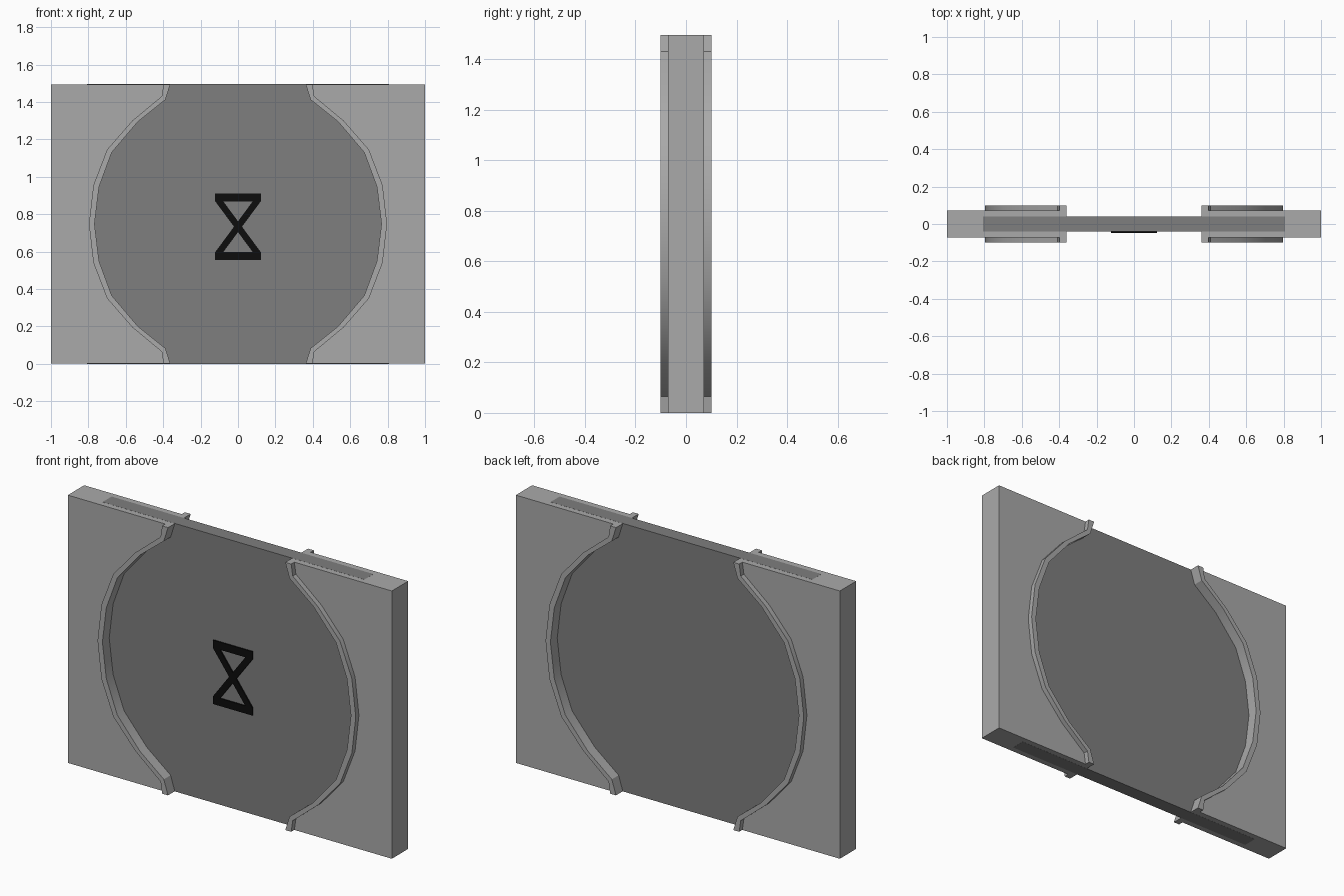
import bpy, bmesh

if "Cube" in bpy.data.objects:
    bpy.data.objects.remove(bpy.data.objects["Cube"])

H = 1.495
MID = H / 2


def material(name, value):
    m = bpy.data.materials.new(name)
    m.diffuse_color = (value, value, value, 1)
    m.use_nodes = True
    m.node_tree.nodes["Principled BSDF"].inputs["Base Color"].default_value = m.diffuse_color
    return m


light_grey = material("light grey", 0.40)
dark_grey = material("dark grey", 0.21)
black = material("black", 0.004)


def prism(name, outlines, y0, y1, mat, smooth=False):
    """Extrude outlines of (x, z) points from y0 to y1."""
    bm = bmesh.new()
    for pts in outlines:
        face = bm.faces.new([bm.verts.new((x, y0, z)) for x, z in pts])
        ext = bmesh.ops.extrude_face_region(bm, geom=[face], use_keep_orig=True)
        verts = [v for v in ext["geom"] if isinstance(v, bmesh.types.BMVert)]
        bmesh.ops.translate(bm, verts=verts, vec=(0, y1 - y0, 0))
    bmesh.ops.recalc_face_normals(bm, faces=bm.faces)
    me = bpy.data.meshes.new(name)
    bm.to_mesh(me)
    bm.free()
    me.materials.append(mat)
    ob = bpy.data.objects.new(name, me)
    bpy.context.collection.objects.link(ob)
    if smooth:
        bpy.ops.object.select_all(action='DESELECT')
        ob.select_set(True)
        bpy.context.view_layer.objects.active = ob
        bpy.ops.object.shade_smooth_by_angle(angle=0.44)
    return ob


def rect(x0, x1, z0, z1):
    return [(x0, z0), (x1, z0), (x1, z1), (x0, z1)]


# Half profiles of the opening, from mid height up to the top
inner_half = [(0.767, MID), (0.743, 0.945), (0.675, 1.13), (0.535, 1.295),
              (0.388, 1.412), (0.362, H)]
outer_half = [(0.797, MID), (0.773, 0.955), (0.70, 1.145), (0.565, 1.30),
              (0.408, 1.43), (0.398, H)]


def full(half):
    return [(x, H - z) for x, z in half[:0:-1]] + half


inner, outer = full(inner_half), full(outer_half)

# Side frames and raised rims around the opening
E = 0.0005
for side, s in (("left", -1), ("right", 1)):
    frame = [(s * x, min(max(z, E), H - E)) for x, z in outer + [(1, H), (1, 0)]]
    prism(side + "_frame", [frame], -0.072, 0.072, light_grey)
    rim = [(s * x, min(max(z, E), H - E)) for x, z in inner + outer[::-1]]
    prism(side + "_rim", [rim], -0.1, 0.1, light_grey, smooth=True)

# Door slab set between the frames
prism("door_slab", [rect(-0.808, 0.808, 0, H)], -0.04, 0.04, dark_grey)

# Hourglass marking: two bars and two crossing strokes
a, w, t, z0, z1 = 0.122, 0.043, 0.042, 0.555, 0.911
marking = [rect(-a, a, z0, z0 + t), rect(-a, a, z1 - t, z1)]
for s in (-1, 1):
    marking.append([(s * a, z1 - t), (s * (a - w), z1 - t),
                    (-s * a, z0 + t), (-s * (a - w), z0 + t)])
prism("hourglass_marking", marking, -0.048, -0.0405, black)
